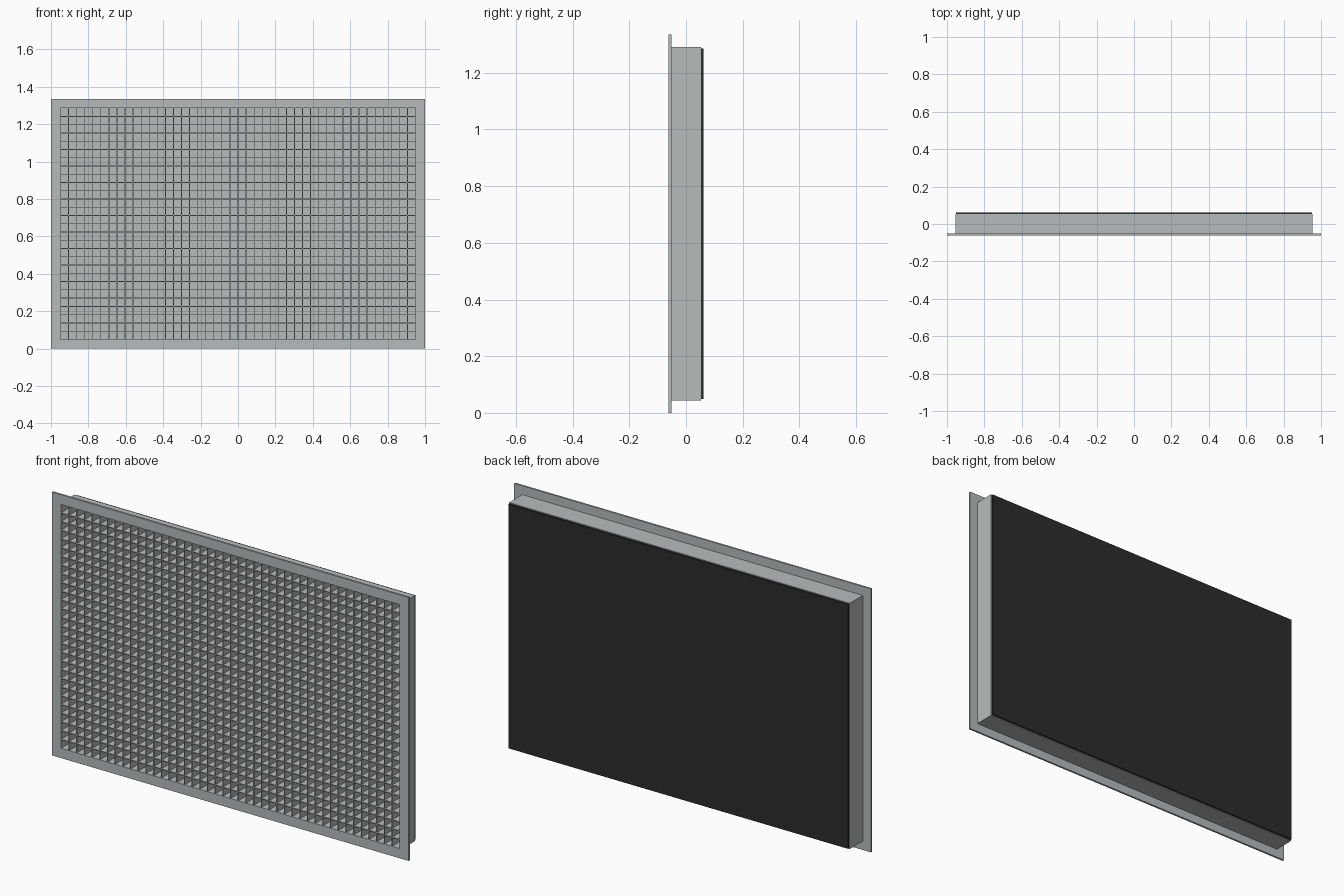
import bpy, bmesh

if "Cube" in bpy.data.objects:
    bpy.data.objects.remove(bpy.data.objects["Cube"])

W, H = 2.0, 1.335            # overall flange size
CZ = H / 2
Y0, Y1, Y2, Y3 = -0.062, -0.052, 0.053, 0.062   # flange front/back, body back, panel back
IN_X, IN_Z = 0.949, 0.618    # half size of the opening
OUT_X, OUT_Z = 0.955, 0.623  # half size of the duct body
COLS, ROWS, T = 44, 28, 0.004


def material(name, rgb):
    m = bpy.data.materials.new(name)
    m.diffuse_color = (*rgb, 1)
    m.use_nodes = True
    m.node_tree.nodes["Principled BSDF"].inputs["Base Color"].default_value = m.diffuse_color
    return m


grey = material("painted grey metal", (0.47, 0.50, 0.50))
black = material("black backing", (0.025, 0.025, 0.025))


def finish(name, bm, mat):
    bmesh.ops.recalc_face_normals(bm, faces=bm.faces)
    me = bpy.data.meshes.new(name)
    bm.to_mesh(me)
    bm.free()
    me.materials.append(mat)
    ob = bpy.data.objects.new(name, me)
    bpy.context.collection.objects.link(ob)
    return ob


def add_box(bm, x0, x1, y0, y1, z0, z1):
    vs = bmesh.ops.create_cube(bm, size=1)["verts"]
    for v in vs:
        v.co.x = x1 if v.co.x > 0 else x0
        v.co.y = y1 if v.co.y > 0 else y0
        v.co.z = z1 if v.co.z > 0 else z0


def ring(name, ox, oz, ix, iz, y0, y1):
    """Rectangular frame between an outer and an inner rectangle."""
    bm = bmesh.new()
    loops = []
    for hx, hz, y in ((ox, oz, y0), (ix, iz, y0), (ix, iz, y1), (ox, oz, y1)):
        loops.append([bm.verts.new((sx * hx, y, CZ + sz * hz))
                      for sx, sz in ((-1, -1), (1, -1), (1, 1), (-1, 1))])
    for i in range(4):
        a, b = loops[i], loops[(i + 1) % 4]
        for k in range(4):
            bm.faces.new((a[k], a[(k + 1) % 4], b[(k + 1) % 4], b[k]))
    return finish(name, bm, grey)


# Front flange and the duct body behind it
ring("front_flange", W / 2, CZ, IN_X, IN_Z, Y0, Y1)
ring("duct_body", OUT_X, OUT_Z, IN_X, IN_Z, Y1, Y2)

# Egg-crate blades
bm = bmesh.new()
for i in range(1, COLS):
    x = -IN_X + 2 * IN_X * i / COLS
    add_box(bm, x - T / 2, x + T / 2, Y0 + 0.001, Y2 - 0.004, CZ - IN_Z, CZ + IN_Z)
finish("vertical_blades", bm, grey)

bm = bmesh.new()
for i in range(1, ROWS):
    z = CZ - IN_Z + 2 * IN_Z * i / ROWS
    add_box(bm, -IN_X, IN_X, Y0 + 0.001, Y2 - 0.004, z - T / 2, z + T / 2)
finish("horizontal_blades", bm, grey)

# Grey plate closing the cells, with the black panel on its back
bm = bmesh.new()
add_box(bm, -IN_X, IN_X, Y2 - 0.004, Y2, CZ - IN_Z, CZ + IN_Z)
finish("inner_plate", bm, grey)

bm = bmesh.new()
add_box(bm, -0.951, 0.951, Y2, Y3, CZ - 0.619, CZ + 0.619)
finish("back_panel", bm, black)
